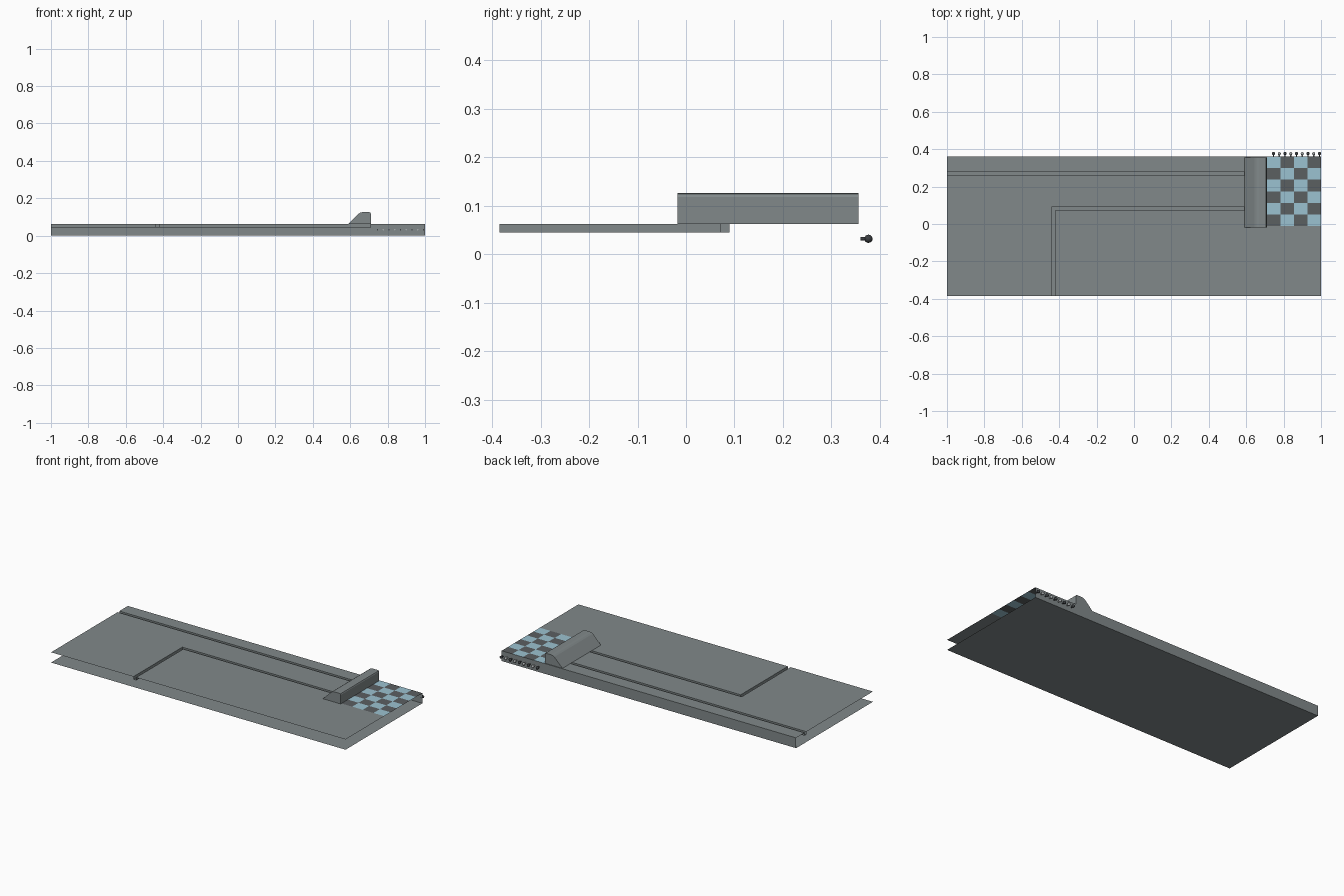
import bpy, bmesh, math
from mathutils import Matrix

if "Cube" in bpy.data.objects:
    bpy.data.objects.remove(bpy.data.objects["Cube"])


def mat(name, rgb):
    m = bpy.data.materials.new(name)
    m.diffuse_color = (*rgb, 1)
    m.use_nodes = True
    m.node_tree.nodes["Principled BSDF"].inputs["Base Color"].default_value = m.diffuse_color
    return m


GREY = mat("slab grey", (0.22, 0.25, 0.255))
DARK = mat("dark grey", (0.105, 0.115, 0.12))
BLUE = mat("pale blue", (0.33, 0.54, 0.64))
BLACK = mat("near black", (0.045, 0.05, 0.055))
LIGHT = mat("light grey", (0.4, 0.42, 0.43))

BOTTOM, FLOOR, TOP = 0.0, 0.045, 0.063
FRONT, BACK = -0.385, 0.36
END = 0.71           # grooves end and checkered pad begins
PAD_Y = -0.01        # front edge of the pad


def finish(bm, name, mats):
    me = bpy.data.meshes.new(name)
    bmesh.ops.remove_doubles(bm, verts=bm.verts, dist=1e-5)
    bm.to_mesh(me)
    bm.free()
    for m in mats:
        me.materials.append(m)
    ob = bpy.data.objects.new(name, me)
    bpy.context.collection.objects.link(ob)
    return ob


def quad(bm, pts, index=0):
    f = bm.faces.new([bm.verts.new(p) for p in pts])
    f.material_index = index


def flat(bm, x0, x1, y0, y1, z, index=0):
    quad(bm, [(x0, y0, z), (x1, y0, z), (x1, y1, z), (x0, y1, z)], index)


# Top sheet with a straight groove and an L-shaped groove
xs = [-1, -0.441, -0.422, END, 1]
ys = [FRONT, PAD_Y, 0.072, 0.09, 0.26, 0.278, BACK]


def height(i, j):
    straight = i < 3 and j == 4
    ell = (i == 1 and j <= 2) or (i == 2 and j == 2)
    return FLOOR if straight or ell else TOP


bm = bmesh.new()
for i in range(4):
    for j in range(6):
        if i == 3 and j > 0:
            continue                      # the checkered pad fills this part
        z = height(i, j)
        x0, x1, y0, y1 = xs[i], xs[i + 1], ys[j], ys[j + 1]
        flat(bm, x0, x1, y0, y1, z)
        # groove walls, facing into the groove
        if i < 2 and height(i + 1, j) != z:
            p = [(x1, y0, FLOOR), (x1, y1, FLOOR), (x1, y1, TOP), (x1, y0, TOP)]
            quad(bm, p if z == TOP else p[::-1])
        if j < 5 and height(i, j + 1) != z:
            p = [(x1, y1, FLOOR), (x0, y1, FLOOR), (x0, y1, TOP), (x1, y1, TOP)]
            quad(bm, p if z == TOP else p[::-1])
finish(bm, "grooved_top_sheet", [GREY])

# Bottom sheet and back wall; front and ends stay open
bm = bmesh.new()
quad(bm, [(-1, BACK, BOTTOM), (1, BACK, BOTTOM), (1, FRONT, BOTTOM), (-1, FRONT, BOTTOM)])
quad(bm, [(1, BACK, BOTTOM), (-1, BACK, BOTTOM), (-1, BACK, TOP), (1, BACK, TOP)])
finish(bm, "base_and_back_wall", [GREY])

# Checkered pad, 4 columns by 6 rows
bm = bmesh.new()
cw, rh = (1 - END) / 4, (BACK - PAD_Y) / 6
for c in range(4):
    for r in range(6):
        flat(bm, END + c * cw, END + (c + 1) * cw, PAD_Y + r * rh,
             PAD_Y + (r + 1) * rh, TOP, (c + r) % 2)
finish(bm, "checkered_pad", [DARK, BLUE])

# Wedge-shaped housing over the groove ends
profile = [(0.59, TOP), (END, TOP), (END, 0.118), (0.707, 0.124), (0.70, 0.126),
           (0.667, 0.126), (0.655, 0.124), (0.645, 0.118)]
bm = bmesh.new()
cap = bm.faces.new([bm.verts.new((x, -0.018, z)) for x, z in profile])
ext = bmesh.ops.extrude_face_region(bm, geom=[cap], use_keep_orig=True)
for v in ext["geom"]:
    if isinstance(v, bmesh.types.BMVert):
        v.co.y = 0.356
bmesh.ops.recalc_face_normals(bm, faces=bm.faces)
finish(bm, "wedge_housing", [GREY])

# Row of ball-ended pins on the back wall, alternating in colour
for k in range(9):
    x = 0.746 + k * 0.0307
    bm = bmesh.new()
    turn = Matrix.Rotation(math.pi / 2, 4, 'X')
    bmesh.ops.create_uvsphere(bm, u_segments=14, v_segments=8, radius=0.0085,
                              matrix=Matrix.Translation((x, 0.3765, 0.032)) @ turn)
    bmesh.ops.create_cone(bm, cap_ends=True, segments=10, radius1=0.004, radius2=0.004,
                          depth=0.012, matrix=Matrix.Translation((x, 0.366, 0.032)) @ turn)
    for f in bm.faces:
        f.smooth = len(f.verts) < 5
    finish(bm, f"pin_{k + 1}", [LIGHT if k % 2 else BLACK])
